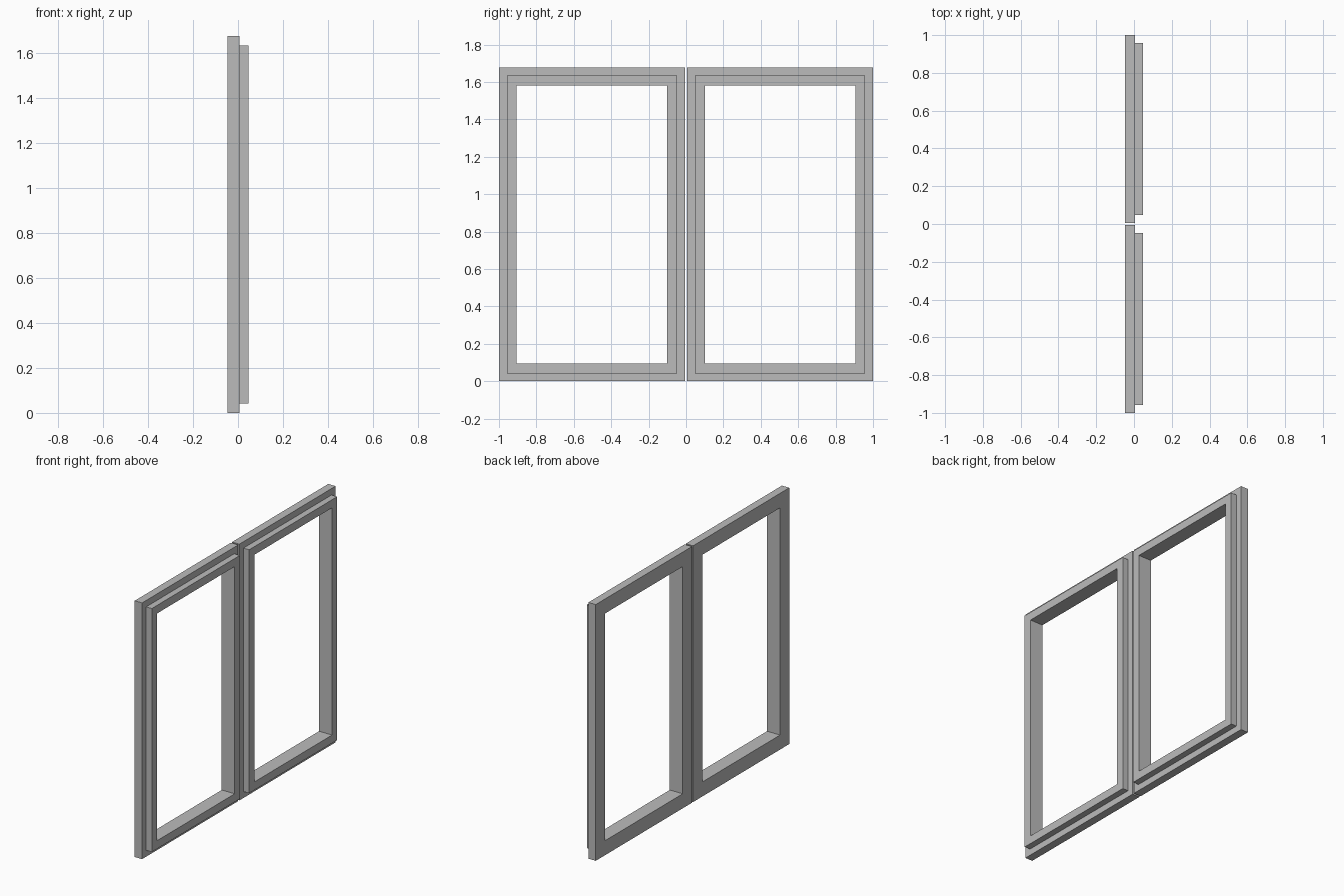
import bpy
import bmesh

cube = bpy.data.objects.get("Cube")
if cube:
    bpy.data.objects.remove(cube, do_unlink=True)

HEIGHT = 1.676
GAP = 0.006        # half the gap between the two frames
BACK, STEP, FRONT = -0.047, 0.006, 0.047
LIP = 0.042        # inset of the raised lip
OPENING = 0.095    # inset of the window opening

grey = bpy.data.materials.new("frame grey")
grey.use_nodes = True
colour = (0.5, 0.5, 0.5, 1)
grey.diffuse_color = colour
grey.node_tree.nodes["Principled BSDF"].inputs["Base Color"].default_value = colour

# Stepped moulding section as (inset, depth), swept around the rectangle
SECTION = [(0, BACK), (0, STEP), (LIP, STEP), (LIP, FRONT),
           (OPENING, FRONT), (OPENING, BACK)]


def window_frame(name, y0, y1):
    bm = bmesh.new()
    rings = []
    for inset, x in SECTION:
        corners = [(y0 + inset, inset), (y1 - inset, inset),
                   (y1 - inset, HEIGHT - inset), (y0 + inset, HEIGHT - inset)]
        rings.append([bm.verts.new((x, y, z)) for y, z in corners])
    for i, ring in enumerate(rings):
        following = rings[(i + 1) % len(rings)]
        for j in range(4):
            k = (j + 1) % 4
            bm.faces.new((ring[j], ring[k], following[k], following[j]))
    bmesh.ops.recalc_face_normals(bm, faces=bm.faces)
    mesh = bpy.data.meshes.new(name)
    bm.to_mesh(mesh)
    bm.free()
    mesh.materials.append(grey)
    bpy.context.collection.objects.link(bpy.data.objects.new(name, mesh))


# Two matching frames side by side
window_frame("front_window_frame", -1, -GAP)
window_frame("back_window_frame", GAP, 1)
